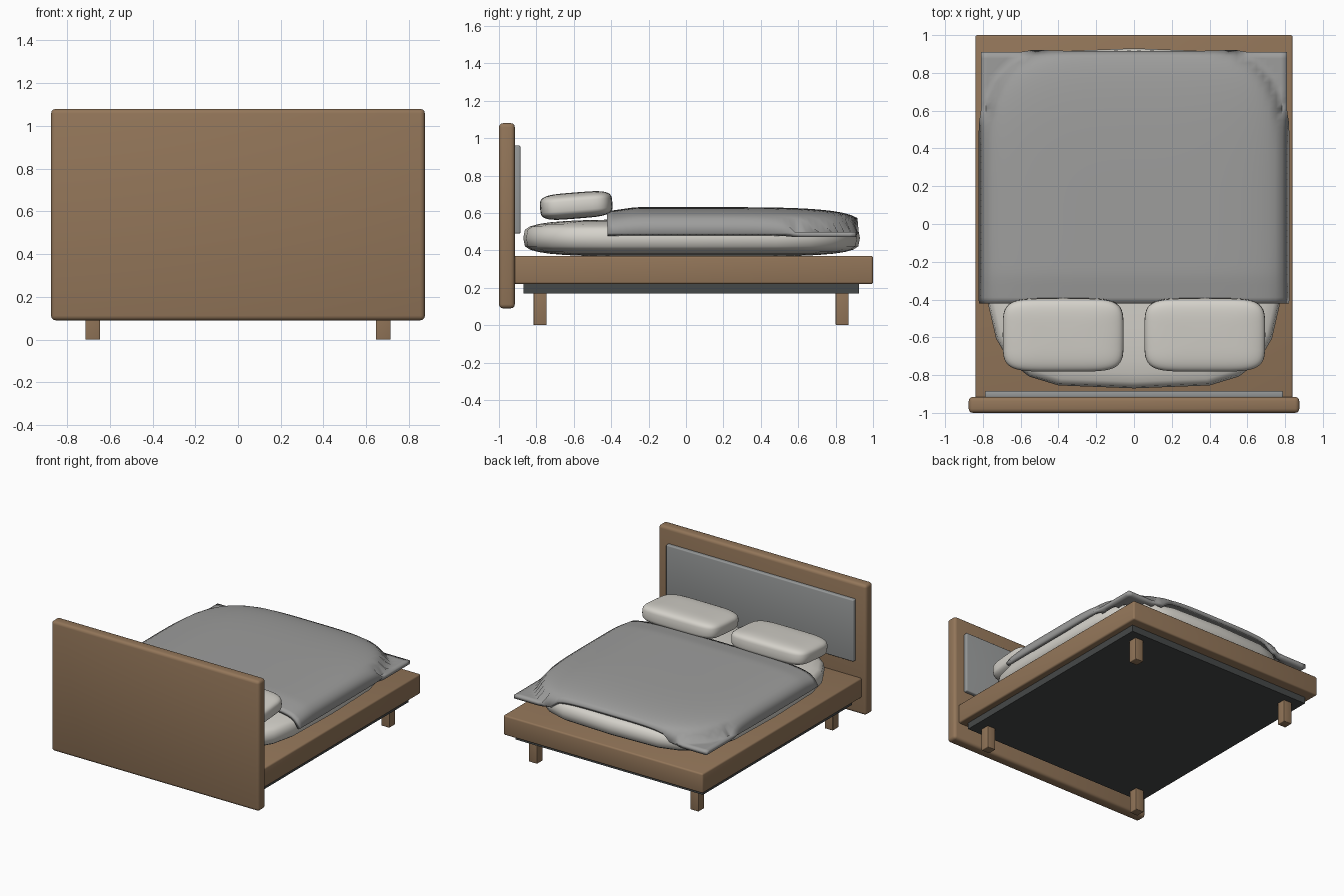
import bpy, bmesh, math

if "Cube" in bpy.data.objects:
    bpy.data.objects.remove(bpy.data.objects["Cube"])


def material(name, r, g, b):
    m = bpy.data.materials.new(name)
    m.diffuse_color = (r, g, b, 1)
    m.use_nodes = True
    m.node_tree.nodes["Principled BSDF"].inputs["Base Color"].default_value = m.diffuse_color
    return m


WOOD = material("wood", 0.29, 0.18, 0.10)
LINEN = material("linen", 0.66, 0.64, 0.59)
BLANKET = material("blanket_grey", 0.34, 0.34, 0.335)
PANEL = material("panel_grey", 0.30, 0.31, 0.31)
DARK = material("dark_base", 0.06, 0.065, 0.065)


def finish(name, bm, mat, angle=40):
    bmesh.ops.recalc_face_normals(bm, faces=bm.faces)
    me = bpy.data.meshes.new(name)
    bm.to_mesh(me)
    bm.free()
    ob = bpy.data.objects.new(name, me)
    bpy.context.collection.objects.link(ob)
    me.materials.append(mat)
    bpy.ops.object.select_all(action='DESELECT')
    ob.select_set(True)
    bpy.context.view_layer.objects.active = ob
    bpy.ops.object.shade_smooth_by_angle(angle=math.radians(angle))
    return ob


def box(name, lo, hi, mat, bevel=0.0):
    bm = bmesh.new()
    bmesh.ops.create_cube(bm, size=1)
    for v in bm.verts:
        v.co = [(l + h) / 2 + c * (h - l) for c, l, h in zip(v.co, lo, hi)]
    if bevel:
        bmesh.ops.bevel(bm, geom=bm.edges[:], offset=bevel, segments=3,
                        profile=0.5, affect='EDGES')
    return finish(name, bm, mat)


def spow(c, p):
    return math.copysign(abs(c) ** p, c) if abs(c) > 1e-6 else 0.0


def cushion(name, centre, half, n, m, mat, segs, rings):
    """Squared-off ellipsoid: n shapes the plan, m the side profile."""
    bm = bmesh.new()
    bmesh.ops.create_uvsphere(bm, u_segments=segs, v_segments=rings, radius=1)
    for v in bm.verts:
        x, y, z = v.co
        r = math.hypot(x, y)
        k = spow(r, 2 / m)
        cx, cy = (x / r, y / r) if r > 1e-5 else (0, 0)
        v.co = (half[0] * k * spow(cx, 2 / n), half[1] * k * spow(cy, 2 / n),
                half[2] * spow(z, 2 / m))
    ob = finish(name, bm, mat, 80)
    ob.location = centre
    return ob


# Headboard with inset panel
box("headboard", (-0.875, -1.0, 0.09), (0.875, -0.915, 1.08), WOOD, 0.022)
box("headboard_panel", (-0.79, -0.92, 0.49), (0.79, -0.885, 0.96), PANEL, 0.008)

# Bed frame, dark underside and legs
box("bed_frame", (-0.84, -0.92, 0.22), (0.84, 1.0, 0.37), WOOD, 0.012)
box("underside_base", (-0.79, -0.87, 0.17), (0.79, 0.925, 0.23), DARK)
for sx, side in ((-1, "left"), (1, "right")):
    for y, end in ((-0.78, "head"), (0.835, "foot")):
        x = sx * 0.68
        box(f"{end}_leg_{side}", (x - 0.035, y - 0.035, 0), (x + 0.035, y + 0.035, 0.2),
            WOOD, 0.005)

# Mattress
cushion("mattress", (0, 0.03, 0.466), (0.785, 0.9, 0.1), 4, 4, LINEN, 24, 16)

# Pillows, tilted slightly
for sx, side in ((-1, "left"), (1, "right")):
    p = cushion(f"pillow_{side}", (sx * 0.375, -0.587, 0.64), (0.32, 0.194, 0.07),
                5, 4, LINEN, 48, 24)
    p.rotation_euler.x = math.radians(4.5)

# Blanket draped over the mattress, flaring out flat at the corners
bm = bmesh.new()
bmesh.ops.create_grid(bm, x_segments=48, y_segments=40, size=1)
for v in bm.verts:
    x, y = v.co.x * 0.81, 0.245 + v.co.y * 0.665
    h = max(0.0, 1 - abs(x / 0.80) ** 4 - abs((y - 0.03) / 0.91) ** 4) ** 0.27
    droop = 0.02 * max(0.0, (-0.27 - y) / 0.15) * h
    v.co = (x, y, 0.485 + 0.132 * h - droop)
blanket = finish("blanket", bm, BLANKET, 60)
solid = blanket.modifiers.new("thickness", 'SOLIDIFY')
solid.thickness = 0.028
solid.offset = 0
